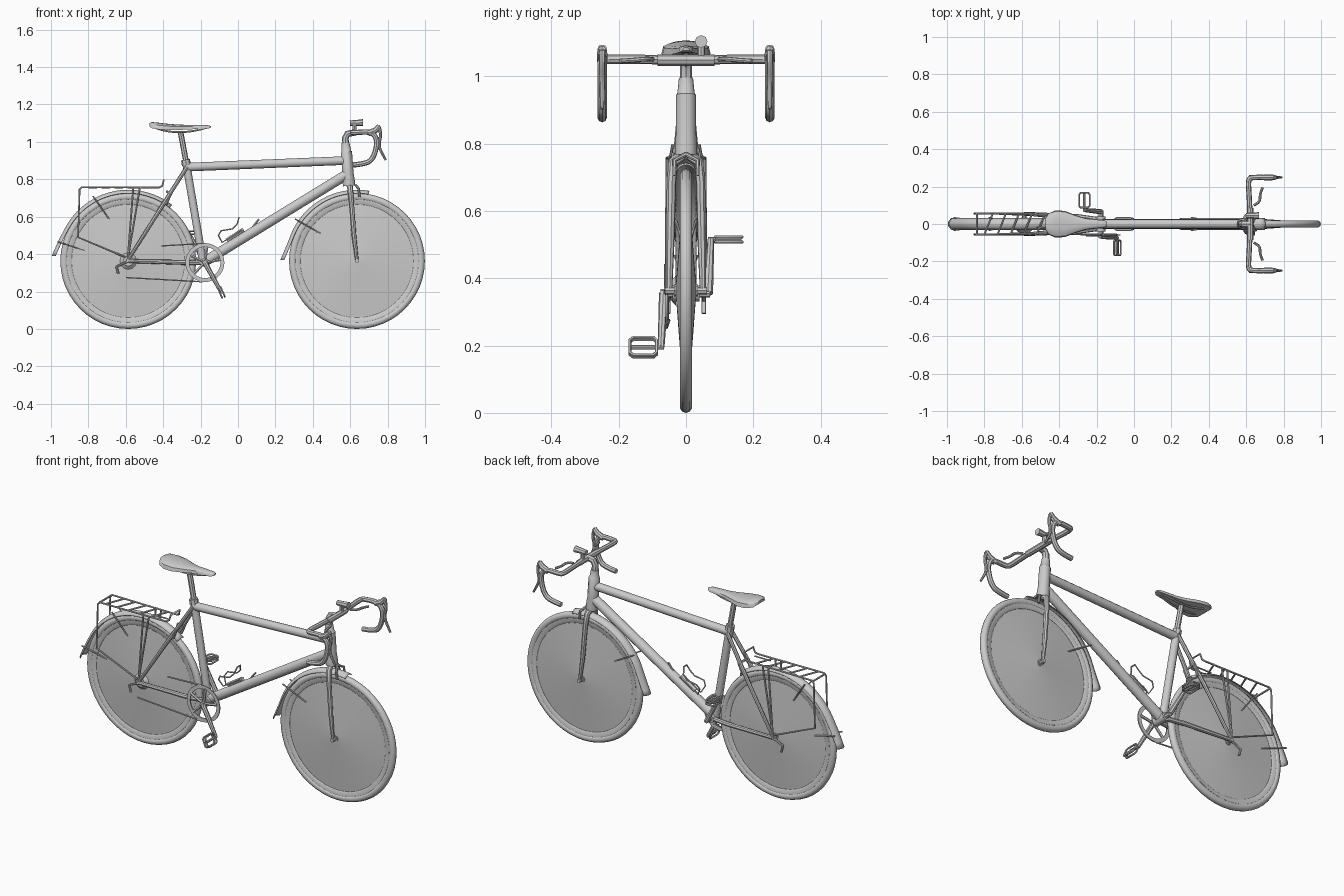
import bpy, bmesh
from math import sin, cos, pi, radians, sqrt
from mathutils import Vector

REAR, FRONT, WZ = -0.587, 0.636, 0.363
BBX, BBZ = -0.177, 0.355


def finish(name, bm):
    bmesh.ops.recalc_face_normals(bm, faces=bm.faces)
    me = bpy.data.meshes.new(name)
    bm.to_mesh(me)
    bm.free()
    ob = bpy.data.objects.new(name, me)
    bpy.context.collection.objects.link(ob)
    return ob


def tube(name, pts, r, radii=None, smooth=False, closed=False, res=2):
    """Round tube along a path, optionally tapered or curved."""
    cu = bpy.data.curves.new(name, 'CURVE')
    cu.dimensions = '3D'
    cu.bevel_depth = r
    cu.bevel_resolution = res
    cu.use_fill_caps = True
    sp = cu.splines.new('NURBS' if smooth else 'POLY')
    sp.points.add(len(pts) - 1)
    for i, p in enumerate(pts):
        sp.points[i].co = (*p, 1)
        sp.points[i].radius = radii[i] if radii else 1
    sp.use_cyclic_u = closed
    if smooth:
        sp.order_u = 3
        sp.use_endpoint_u = not closed
        sp.resolution_u = 5
    ob = bpy.data.objects.new(name, cu)
    bpy.context.collection.objects.link(ob)
    bpy.ops.object.select_all(action='DESELECT')
    ob.select_set(True)
    bpy.context.view_layer.objects.active = ob
    bpy.ops.object.convert(target='MESH')
    return bpy.context.object


def lathe(name, prof, c, n=48, a0=0, a1=360, closed=True):
    """Revolve (radius, y) points around the y axis through c."""
    bm = bmesh.new()
    full = a1 - a0 == 360
    rows = []
    for i in range(n if full else n + 1):
        a = radians(a0 + (a1 - a0) * i / n)
        rows.append([bm.verts.new((c[0] + r * cos(a), c[1] + y, c[2] + r * sin(a))) for r, y in prof])
    m = len(prof)
    for i in range(n):
        p, q = rows[i], rows[(i + 1) % len(rows)]
        for j in range(m if closed else m - 1):
            k = (j + 1) % m
            bm.faces.new((p[j], p[k], q[k], q[j]))
    return finish(name, bm)


def box(name, c, size):
    bm = bmesh.new()
    bmesh.ops.create_cube(bm, size=1)
    for v in bm.verts:
        v.co = Vector(c) + Vector(a * b for a, b in zip(v.co, size))
    return finish(name, bm)


def fender(name, cx, a0, a1):
    """Arched mudguard strip that flares away at its lower end."""
    bm = bmesh.new()
    rows, n = [], 28
    for i in range(n + 1):
        t = i / n
        a = radians(a0 + (a1 - a0) * t)
        R = 0.381 + 0.028 * max(0, (t - 0.8) / 0.2) ** 2
        rows.append([bm.verts.new((cx + (R - 0.018 * (j / 3) ** 2) * cos(a), 0.031 * j / 3,
                                   WZ + (R - 0.018 * (j / 3) ** 2) * sin(a))) for j in range(-3, 4)])
    for p, q in zip(rows, rows[1:]):
        for j in range(6):
            bm.faces.new((p[j], p[j + 1], q[j + 1], q[j]))
    ob = finish(name, bm)
    ob.modifiers.new('thick', 'SOLIDIFY').thickness = 0.003


# wheels: tyre, rim, dished spoke disc and hub
for tag, cx in (('rear', REAR), ('front', FRONT)):
    c = (cx, 0, WZ)
    lathe(tag + '_tyre', [(0.343 + 0.02 * cos(k * pi / 5), 0.019 * sin(k * pi / 5)) for k in range(10)], c)
    lathe(tag + '_rim', [(0.303, 0.009), (0.309, 0.013), (0.33, 0.014), (0.33, -0.014), (0.309, -0.013), (0.303, -0.009)], c)
    for s in (1, -1):
        lathe(tag + '_spoke_disc', [(0.015, s * 0.03), (0.306, s * 0.008)], c, closed=False)
    tube(tag + '_hub', [(cx, -0.035, WZ), (cx, 0.035, WZ)], 0.018)
    tube(tag + '_axle', [(cx, -0.062, WZ), (cx, 0.062, WZ)], 0.011)

# mudguards and their stays
fender('rear_mudguard', REAR, 52, 176)
fender('front_mudguard', FRONT, 80, 179)
for s in (1, -1):
    for n, a, b in (('front', (0.305, 0.588), (0.44, 0.51)), ('rear_upper', (-0.775, 0.71), (-0.69, 0.588)),
                    ('rear_lower', (-0.965, 0.466), (-0.82, 0.42))):
        tube(n + '_mudguard_stay', [(a[0], s * 0.034, a[1]), (b[0], s * 0.013, b[1])], 0.004, res=1)

# frame tubes
tube('seat_tube', [(-0.277, 0, 0.885), (BBX - 0.01, 0, BBZ)], 0.021, res=4)
tube('top_tube', [(-0.27, 0, 0.865), (0.57, 0, 0.9)], 0.023, res=4)
tube('down_tube', [(BBX + 0.01, 0, 0.367), (0.58, 0, 0.825)], 0.027, res=4)
tube('head_tube', [(0.594, 0, 0.765), (0.592, 0, 0.79), (0.588, 0, 0.83), (0.58, 0, 0.945), (0.579, 0, 0.95), (0.575, 0, 0.995)],
     0.03, [1.1, 1.1, 1, 1, 0.85, 0.7], res=4)
tube('bottom_bracket', [(BBX, -0.04, BBZ), (BBX, 0.04, BBZ)], 0.024, res=4)
tube('bottom_bracket_axle', [(BBX, -0.075, BBZ), (BBX, 0.072, BBZ)], 0.013)
for s in (1, -1):
    tube('seat_stay', [(-0.272, s * 0.018, 0.868), (-0.42, s * 0.04, 0.635), (REAR, s * 0.055, 0.37)], 0.011, [1, 1, 0.75])
    tube('chain_stay', [(BBX, s * 0.022, 0.353), (-0.3, s * 0.04, 0.356), (REAR, s * 0.055, WZ)], 0.013, [1, 1, 0.8])
    tube('fork_blade', [(0.597, s * 0.012, 0.765), (0.6, s * 0.037, 0.745), (0.605, s * 0.043, 0.69),
                        (0.62, s * 0.047, 0.5), (FRONT, s * 0.05, WZ)], 0.014, [1.2, 1.1, 1, 0.9, 0.65])
    tube('dropout', [(REAR, s * 0.053, WZ), (-0.65, s * 0.053, 0.333), (-0.64, s * 0.053, 0.295)], 0.007)
    # brake arms front and rear
    tube('front_brake_arm', [(0.63, 0, 0.768), (0.645, s * 0.035, 0.75), (0.65, s * 0.034, 0.705)], 0.007)
    tube('rear_brake_arm', [(-0.38, 0, 0.735), (-0.36, s * 0.04, 0.72), (-0.385, s * 0.036, 0.665)], 0.007)

# seat post, rails and saddle
tube('seat_post', [(-0.308, 0, 1.055), (-0.303, 0, 1.03), (-0.275, 0, 0.88)], 0.015)
tube('seat_clamp', [(-0.281, 0, 0.905), (-0.276, 0, 0.875)], 0.024)
for s in (1, -1):
    tube('saddle_rail', [(-0.45, s * 0.045, 1.078), (-0.39, s * 0.025, 1.053), (-0.25, s * 0.022, 1.051), (-0.17, s * 0.008, 1.075)],
         0.005, smooth=True)
bm = bmesh.new()
rows = []
for x, w, zt, zb in ((-0.473, 0.03, 1.1, 1.083), (-0.46, 0.055, 1.106, 1.073), (-0.42, 0.073, 1.102, 1.066),
                     (-0.37, 0.07, 1.096, 1.064), (-0.31, 0.047, 1.092, 1.064), (-0.26, 0.031, 1.091, 1.067),
                     (-0.2, 0.024, 1.091, 1.069), (-0.16, 0.02, 1.089, 1.071), (-0.145, 0.01, 1.085, 1.076)):
    ring = []
    for k in range(16):
        a = 2 * pi * k / 16
        h = (zt - zb) * (sqrt(sin(a)) if 0 < k < 8 else 0.0)
        ring.append(bm.verts.new((x, w * cos(a), zb + h)))
    rows.append(ring)
for p, q in zip(rows, rows[1:]):
    for j in range(16):
        bm.faces.new((p[j], p[(j + 1) % 16], q[(j + 1) % 16], q[j]))
bm.faces.new(rows[0])
bm.faces.new(rows[-1])
finish('saddle', bm)

# stem, handlebar, hoods and levers
tube('stem', [(0.577, 0, 0.97), (0.574, 0, 1.02), (0.585, 0, 1.043), (0.625, 0, 1.05)], 0.018)
tube('bar_clamp', [(0.622, -0.085, 1.048), (0.622, 0.085, 1.048)], 0.017)
for s in (1, -1):
    y = s * 0.249
    tube('handlebar', [(0.622, 0, 1.048), (0.618, s * 0.12, 1.05), (0.61, s * 0.235, 1.05), (0.625, s * 0.25, 1.05), (0.72, y, 1.055),
                       (0.748, y, 1.0), (0.72, y, 0.9), (0.66, y, 0.88), (0.615, y, 0.877)], 0.014, smooth=True)
    tube('brake_hood', [(0.695, y, 1.045), (0.735, y, 1.062), (0.755, y, 1.085)], 0.016, [1, 1, 0.8])
    tube('brake_lever', [(0.75, y, 1.085), (0.768, y, 1.05), (0.75, y, 0.98), (0.775, y, 0.93), (0.79, y, 0.903)], 0.008,
         [1.2, 1.1, 1, 0.9, 0.7], smooth=True)
    tube('cross_lever', [(0.64, s * 0.1, 1.05), (0.675, s * 0.115, 1.052), (0.672, s * 0.16, 1.047), (0.688, s * 0.195, 1.045)],
         0.007, smooth=True)

# headlight on the bar
tube('headlight', [(0.598, 0.045, 1.1), (0.64, 0.045, 1.102), (0.668, 0.045, 1.103)], 0.018, [0.8, 0.9, 1.05])
tube('headlight_mount', [(0.622, 0.045, 1.05), (0.622, 0.045, 1.095)], 0.011)

# crankset: ring, spider, cranks, pedals
ring = (BBX, -0.058, BBZ)
lathe('chainring', [(0.104, -0.003), (0.104, 0.003), (0.083, 0.003), (0.083, -0.003)], ring, n=40)
for k in range(5):
    a = radians(-62 + 72 * k)
    tube('spider_arm', [ring, (BBX + 0.088 * cos(a), -0.058, BBZ + 0.088 * sin(a))], 0.008, res=1)
for s, up in ((-1, -1), (1, 1)):
    px, pz = BBX - up * 0.088, BBZ + up * 0.16
    tube('crank', [(BBX, s * 0.066, BBZ), (px, s * 0.074, pz)], 0.012, [1.2, 0.85])
    tube('pedal_axle', [(px, s * 0.066, pz), (px, s * 0.165, pz)], 0.007)
    d = Vector((1, 0, 0)) if s > 0 else Vector((0.4, 0, -0.92))
    nrm = Vector((-d.z, 0, d.x))
    for h in (-0.008, 0.008):
        pts = [Vector((px, s * yy, pz)) + d * e + nrm * h for yy, e in
               ((0.088, -0.02), (0.088, 0.02), (0.096, 0.028), (0.157, 0.028), (0.167, 0.02), (0.167, -0.02), (0.157, -0.028), (0.096, -0.028))]
        tube('pedal_cage', pts, 0.005, closed=True, res=1)

# chain runs, sprockets and derailleur
tube('chain_upper', [(-0.41, -0.05, 0.444), (-0.18, -0.058, 0.457)], 0.004, res=1)
tube('chain_lower', [(-0.6, -0.05, 0.275), (-0.19, -0.058, 0.252)], 0.004, res=1)
tube('sprockets', [(REAR, -0.03, WZ), (REAR, -0.046, WZ)], 0.045, [1, 0.6], res=4)

# luggage rack
for s in (1, -1):
    y = s * 0.056
    tube('rack_side', [(-0.42, y * 0.9, 0.757), (-0.835, y, 0.757), (-0.847, y, 0.745), (-0.855, y, 0.49), (-0.6, y, 0.383)], 0.005)
    for x in (-0.525, -0.56):
        tube('rack_strut', [(x, y, 0.753), (-0.59, y * 1.03, 0.37)], 0.005)
tube('rack_front_hoop', [(-0.42, -0.05, 0.757), (-0.405, -0.045, 0.765), (-0.397, -0.04, 0.795), (-0.397, 0.04, 0.795),
                         (-0.405, 0.045, 0.765), (-0.42, 0.05, 0.757)], 0.005)
tube('rack_rear_bar', [(-0.84, -0.056, 0.753), (-0.84, 0.056, 0.753)], 0.005)
for k in range(5):
    x = -0.8 + k * 0.07
    tube('rack_slat', [(x, -0.056, 0.757), (x + 0.045, 0.056, 0.757)], 0.005)
tube('rack_centre_rail', [(-0.52, -0.02, 0.757), (-0.42, -0.02, 0.757)], 0.004)

# bottle cage on the down tube
for s in (1, -1):
    tube('bottle_cage_side', [(0.02, s * 0.012, 0.53), (-0.085, s * 0.012, 0.462), (-0.105, s * 0.025, 0.5), (-0.09, s * 0.034, 0.525),
                              (-0.03, s * 0.034, 0.535), (-0.005, s * 0.03, 0.56), (0.005, s * 0.014, 0.595)], 0.004, res=1)
tube('bottle_cage_bridge', [(0.005, -0.016, 0.595), (0.005, 0.016, 0.595)], 0.004)
tube('bottle_cage_mount', [(-0.06, 0, 0.472), (0.03, 0, 0.53)], 0.012)
tube('pump_peg', [(0.075, 0, 0.54), (0.112, 0, 0.587)], 0.005)

# smooth shading with sharp edges kept
bpy.ops.object.select_all(action='SELECT')
bpy.context.view_layer.objects.active = bpy.context.scene.objects[0]
bpy.ops.object.shade_smooth_by_angle(angle=radians(40))
